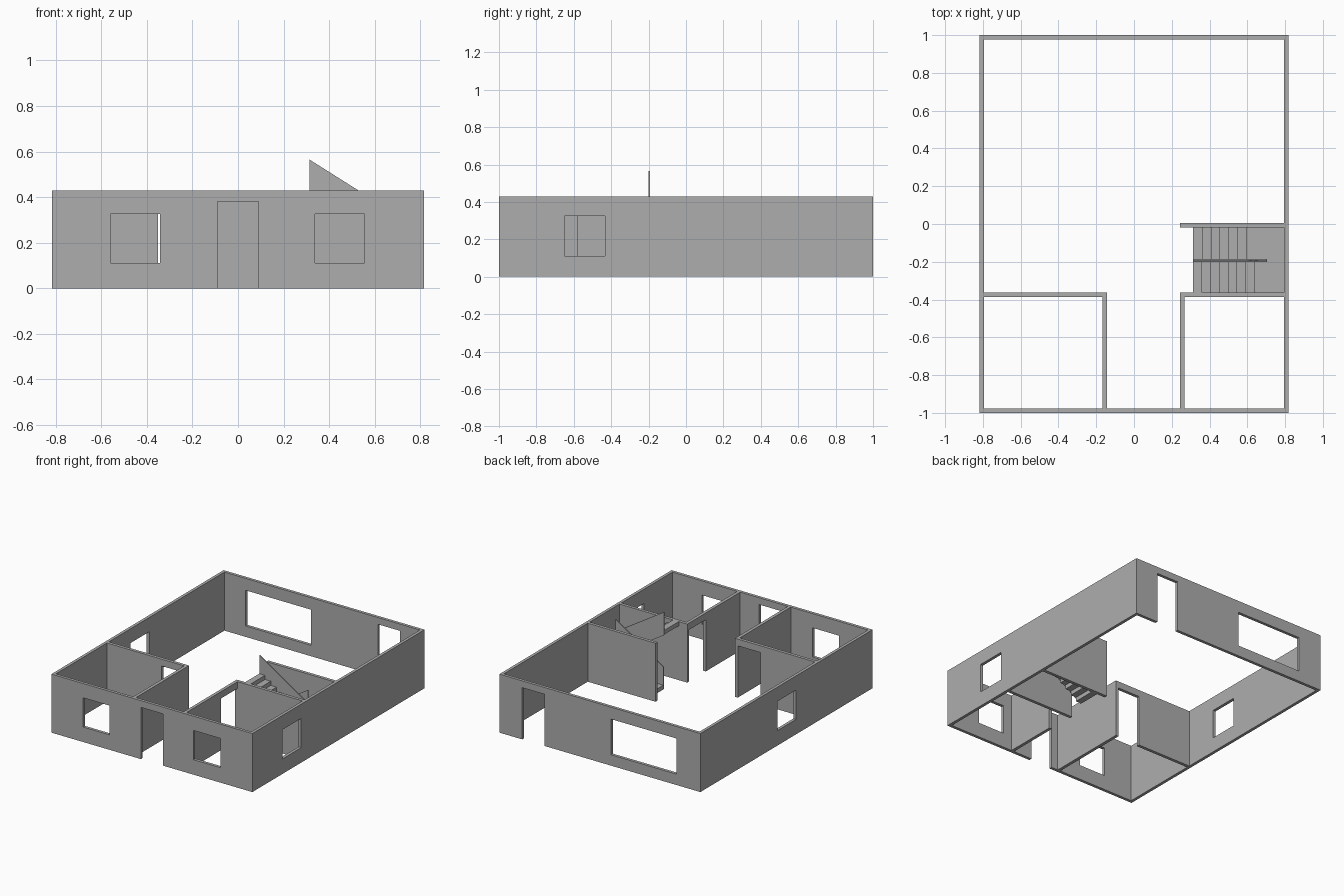
import bpy, bmesh

if "Cube" in bpy.data.objects:
    bpy.data.objects.remove(bpy.data.objects["Cube"])

H = 0.43               # wall height
W, D, T = 0.817, 1.0, 0.022   # half width, half depth, wall thickness
XI, YI = W - T, D - T  # inner faces of the outer shell

grey = bpy.data.materials.new("wall_grey")
grey.diffuse_color = (0.42, 0.42, 0.42, 1)
grey.use_nodes = True
grey.node_tree.nodes["Principled BSDF"].inputs["Base Color"].default_value = grey.diffuse_color


def prism(name, pts, axis, lo, hi):
    """Extrude a 2D outline along z (pts = x, y) or along y (pts = x, z)."""
    bm = bmesh.new()
    put = (lambda a, b, c: (a, b, c)) if axis == 'z' else (lambda a, b, c: (a, c, b))
    face = bm.faces.new([bm.verts.new(put(a, b, lo)) for a, b in pts])
    ext = bmesh.ops.extrude_face_region(bm, geom=[face])
    for v in ext["geom"]:
        if isinstance(v, bmesh.types.BMVert):
            v.co[2 if axis == 'z' else 1] = hi
    bmesh.ops.recalc_face_normals(bm, faces=bm.faces)
    me = bpy.data.meshes.new(name)
    bm.to_mesh(me)
    bm.free()
    me.materials.append(grey)
    ob = bpy.data.objects.new(name, me)
    bpy.context.collection.objects.link(ob)
    return ob


def box(name, x0, x1, y0, y1, z0, z1):
    return prism(name, [(x0, y0), (x1, y0), (x1, y1), (x0, y1)], 'z', z0, z1)


def cut(ob, *spans):
    """Cut box-shaped openings out of a wall object."""
    for s in spans:
        cutter = box("opening_cutter", *s)
        cutter.hide_render = True
        mod = ob.modifiers.new("opening", 'BOOLEAN')
        mod.operation, mod.solver, mod.object = 'DIFFERENCE', 'EXACT', cutter
        bpy.context.view_layer.objects.active = ob
        bpy.ops.object.modifier_apply(modifier=mod.name)
        bpy.data.objects.remove(cutter)


# Outer shell with its room space, windows and doors
WIN = (0.11, 0.325)
DOOR = (-0.1, 0.38)
front, back = (-D - 0.1, -YI + 0.05), (YI - 0.05, D + 0.1)
shell = box("outer_walls", -W, W, -D, D, 0, H)
cut(shell,
    (-XI, XI, -YI, YI, -0.1, H + 0.1),
    (-0.56, -0.343, *front, *WIN),              # front left window
    (0.337, 0.556, *front, *WIN),               # front right window
    (-0.09, 0.09, *front, *DOOR),               # front door
    (XI - 0.05, W + 0.1, -0.65, -0.433, *WIN),  # right window
    (-W - 0.1, -XI + 0.05, -0.11, 0.107, *WIN), # left window
    (0.452, 0.632, *back, *DOOR),               # back door
    (-0.625, -0.09, *back, 0.08, 0.342))        # wide back window

# L-shaped room partitions, each with a doorway beside the corner
Y0, Y1 = -0.386, -0.363
left = prism("left_room_walls", [(-XI, Y0), (-0.167, Y0), (-0.167, -YI),
                                 (-0.144, -YI), (-0.144, Y1), (-XI, Y1)], 'z', 0, H)
cut(left, (-0.35, -0.167, Y0 - 0.05, Y1 + 0.05, *DOOR))
right = prism("right_room_walls", [(XI, Y0), (0.267, Y0), (0.267, -YI),
                                   (0.244, -YI), (0.244, Y1), (XI, Y1)], 'z', 0, H)
cut(right, (0.2, 0.32, -0.578, Y0, *DOOR))

# Wall behind the staircase
box("stair_wall", 0.244, XI, -0.018, 0.005, 0, H)

# Two flights of steps meeting at a landing
N, XS, XL = 7, 0.313, 0.64
RISE, GO = H / 14, (XL - XS) / N
for i in range(N):
    x = XS + i * GO
    box("lower_step", x, x + GO, -0.184, -0.018, i * RISE, (i + 1) * RISE)
    top = H - i * RISE
    box("upper_step", x, x + GO, Y1, -0.200, top - RISE, top)
box("landing", XL, XI, Y1, -0.018, (N - 1) * RISE, N * RISE)

# Sloping solid balustrades between the flights
XE = 0.704
S = (XE - XS) * 0.63
prism("upper_balustrade", [(XS, 0.395), (XE, 0.395 - S), (XE, 0.565 - S), (XS, 0.565)],
      'y', -0.200, -0.192)
prism("lower_balustrade", [(XS, 0), (XE, S), (XE, 0.165 + S), (XS, 0.165)],
      'y', -0.192, -0.184)
